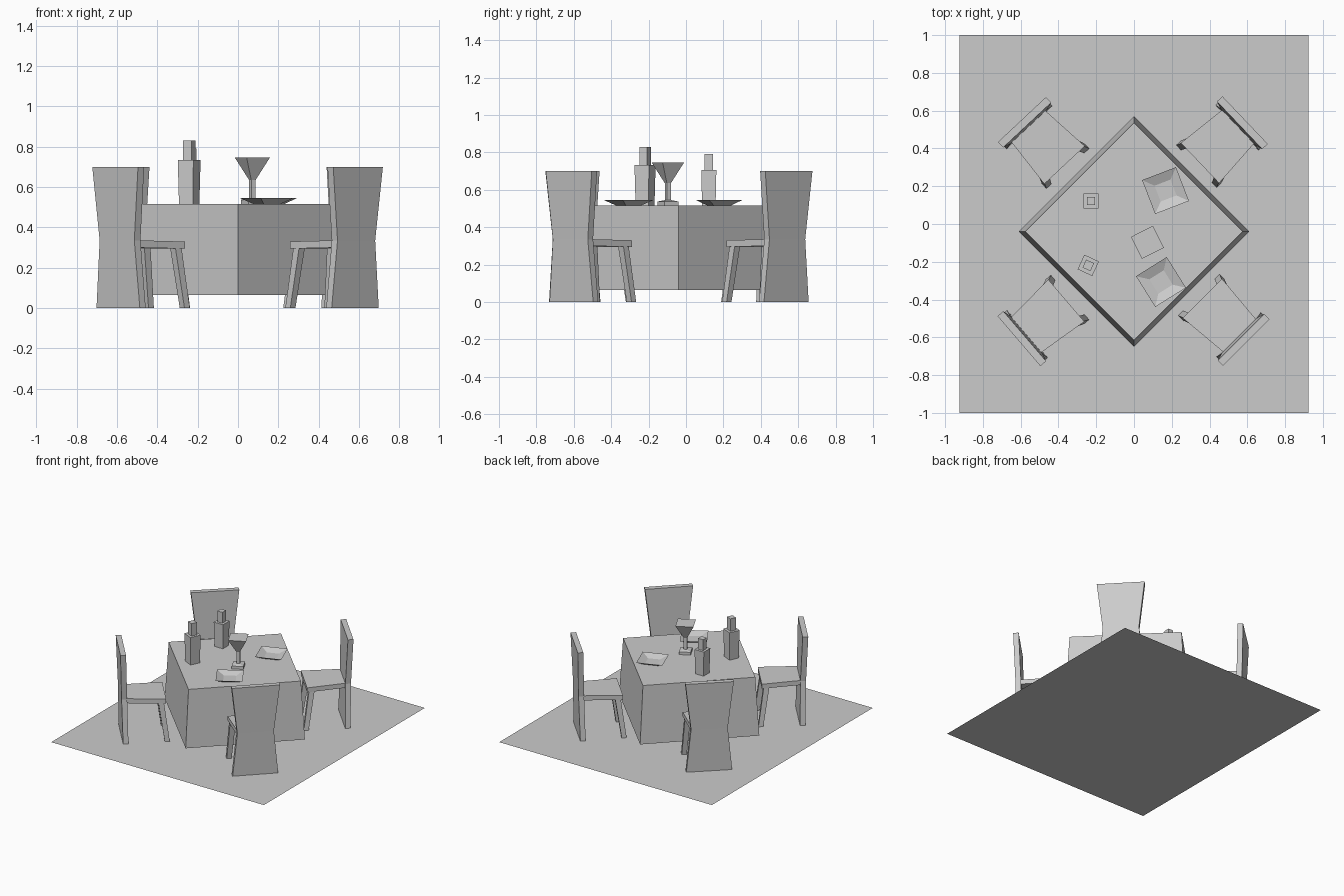
import bpy, bmesh, math
from mathutils import Matrix, Vector

cube = bpy.data.objects.get("Cube")
if cube:
    bpy.data.objects.remove(cube, do_unlink=True)

grey = bpy.data.materials.new("plain grey")
grey.use_nodes = True
colour = (0.6, 0.6, 0.6, 1)
grey.diffuse_color = colour
grey.node_tree.nodes["Principled BSDF"].inputs["Base Color"].default_value = colour


def place(x, y, angle, z=0):
    return Matrix.Translation((x, y, z)) @ Matrix.Rotation(math.radians(angle), 4, 'Z')


def finish(name, bm, matrix):
    bmesh.ops.recalc_face_normals(bm, faces=bm.faces)
    mesh = bpy.data.meshes.new(name)
    bm.to_mesh(mesh)
    bm.free()
    mesh.materials.append(grey)
    obj = bpy.data.objects.new(name, mesh)
    obj.matrix_world = matrix
    bpy.context.collection.objects.link(obj)
    return obj


def loft(name, rings, matrix):
    """Skin a stack of four-cornered rings and cap both ends."""
    bm = bmesh.new()
    loops = [[bm.verts.new(p) for p in ring] for ring in rings]
    for a, b in zip(loops, loops[1:]):
        for i in range(4):
            j = (i + 1) % 4
            bm.faces.new((a[i], a[j], b[j], b[i]))
    bm.faces.new(loops[0][::-1])
    bm.faces.new(loops[-1])
    return finish(name, bm, matrix)


def rect(x0, x1, half, z, y=0):
    return [Vector(p) for p in ((x0, y - half, z), (x1, y - half, z),
                                (x1, y + half, z), (x0, y + half, z))]


def square(side, z):
    return rect(-side / 2, side / 2, side / 2, z)


def tower(name, steps, matrix):
    """Stack of centred squares given as (side, height) steps."""
    return loft(name, [square(s, z) for s, z in steps], matrix)


def chair(name, matrix):
    # local +x points from the backrest towards the table
    loft(name + "_backrest", [rect(0.02, 0.058, 0.165, 0),
                              rect(0.012, 0.052, 0.132, 0.335),
                              rect(0, 0.04, 0.174, 0.7)], matrix)
    seat = []
    for low, high, x, half in ((0.3, 0.336, 0.045, 0.122), (0.295, 0.33, 0.33, 0.147)):
        seat.append([(x, -half, low), (x, half, low), (x, half, high), (x, -half, high)])
    loft(name + "_seat", seat, matrix)
    for side, label in ((1, "left"), (-1, "right")):
        loft(f"{name}_{label}_leg", [rect(0.32, 0.355, 0.018, 0, side * 0.137),
                                     rect(0.275, 0.315, 0.02, 0.3, side * 0.118)], matrix)


# Floor sheet
bm = bmesh.new()
bm.faces.new([bm.verts.new((x, y, 0)) for x, y in
              ((-0.925, -1), (0.925, -1), (0.925, 1), (-0.925, 1))])
finish("floor", bm, Matrix())

# Table draped with a cloth that flares slightly downwards
diag = math.sqrt(2)
tower("table_cloth", [(0.61 * diag, 0.065), (0.575 * diag, 0.515)], place(0, -0.04, 45))

# Chairs, each turned a little differently
for name, x, y, angle in (("back_right_chair", -0.593, 0.553, -46.9),
                          ("front_right_chair", -0.609, -0.62, 40.6),
                          ("back_left_chair", 0.588, 0.55, 223.6),
                          ("front_left_chair", 0.595, -0.627, 135)):
    chair(name, place(x, y, angle))

# Bottles
top = 0.515
for name, x, y, angle, size in (("front_bottle", -0.242, -0.219, -25, 1),
                                ("back_bottle", -0.228, 0.122, 0, 0.88)):
    steps = [(0.076, 0), (0.085, 0.218), (0.046, 0.218), (0.046, 0.315)]
    tower(name, [(s * (1 if size == 1 else 0.95), z * size) for s, z in steps],
          place(x, y, angle, top))

# Stemmed glass
tower("stemmed_glass", [(0.084, 0), (0.084, 0.022), (0.024, 0.03),
                        (0.024, 0.12), (0.13, 0.232)], place(0.071, -0.097, 27, top))

# Plates: sloping rim around a sunken square floor
for name, x, y, angle in (("back_plate", 0.167, 0.177, 21),
                          ("front_plate", 0.143, -0.307, 32)):
    tower(name, [(0.1, 0.002), (0.192, 0.03), (0.09, 0.008)], place(x, y, angle, top))
